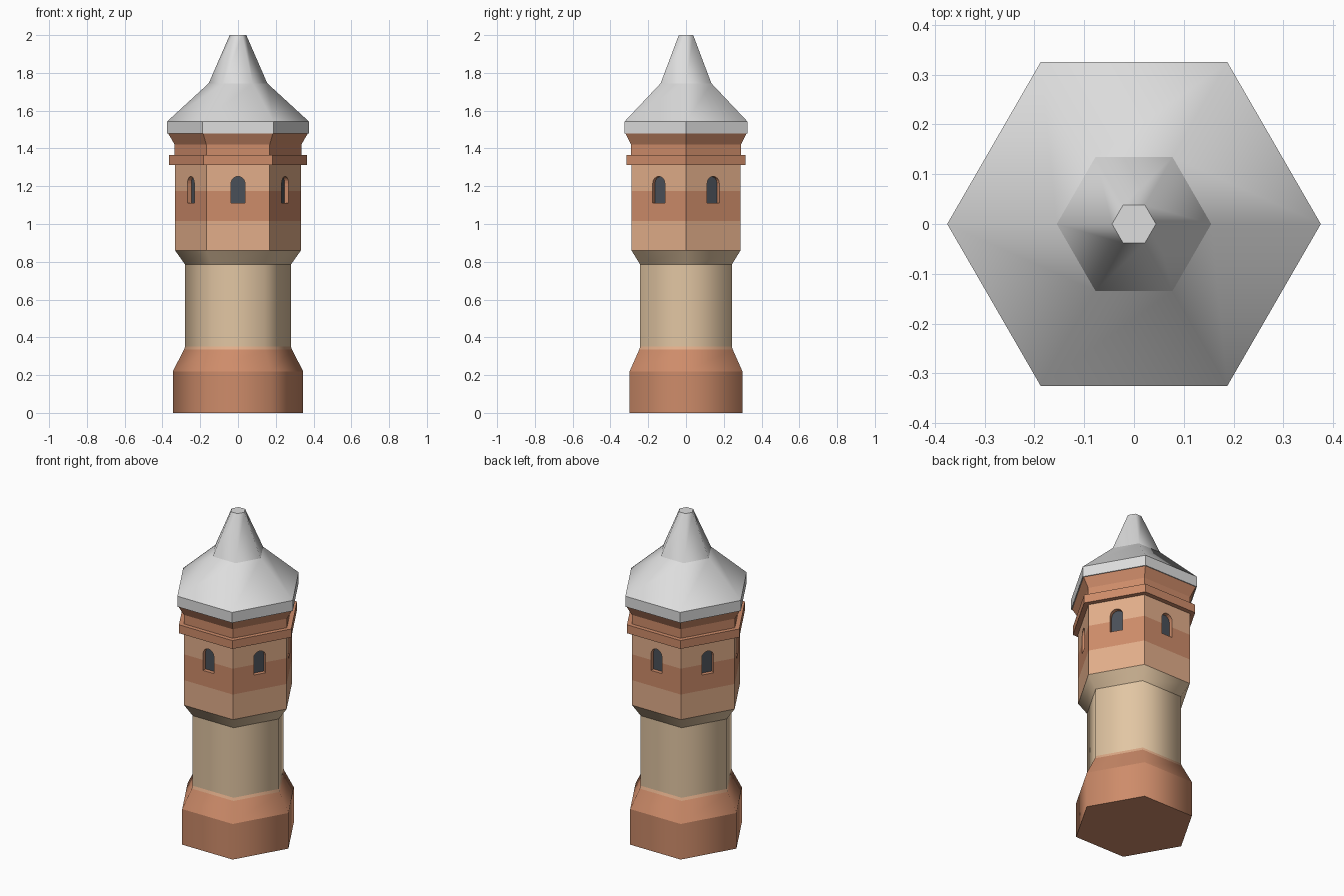
import bpy, bmesh, math
from mathutils import Matrix, Vector

cube = bpy.data.objects.get("Cube")
if cube:
    bpy.data.objects.remove(cube, do_unlink=True)

SIDES = 6
APOTHEM = math.cos(math.pi / SIDES)


def material(name, rgb):
    """Flat material from 8-bit display values, stored linear."""
    lin = [((c / 255 + 0.055) / 1.055) ** 2.4 for c in rgb]
    m = bpy.data.materials.new(name)
    m.use_nodes = True
    m.diffuse_color = (*lin, 1)
    m.node_tree.nodes["Principled BSDF"].inputs["Base Color"].default_value = (*lin, 1)
    return m


brick = material("terracotta brick", (206, 140, 106))
peach = material("pale peach brick", (226, 174, 138))
stone = material("tan stone", (226, 198, 163))
metal = material("light grey roof", (221, 221, 221))
glass = material("dark window", (74, 80, 88))


def link(name, bm, mats):
    mesh = bpy.data.meshes.new(name)
    bm.to_mesh(mesh)
    bm.free()
    for m in mats:
        mesh.materials.append(m)
    ob = bpy.data.objects.new(name, mesh)
    bpy.context.collection.objects.link(ob)
    return ob


def tier(name, profile, mats, bands=None, smooth=False):
    """Closed hexagonal solid through (radius, height) rings."""
    bm = bmesh.new()
    rings = []
    for r, z in profile:
        angles = [math.tau * k / SIDES for k in range(SIDES)]
        rings.append([bm.verts.new((r * math.cos(a), r * math.sin(a), z)) for a in angles])
    bands = bands or [0] * (len(rings) - 1)
    for low, high, mat in zip(rings, rings[1:], bands):
        for k in range(SIDES):
            n = (k + 1) % SIDES
            f = bm.faces.new((low[k], low[n], high[n], high[k]))
            f.material_index = mat
            f.smooth = smooth
    bm.faces.new(rings[0][::-1]).material_index = bands[0]
    bm.faces.new(rings[-1]).material_index = bands[-1]
    # keep the horizontal rings crisp, soften only around the tower
    for e in bm.edges:
        if abs(e.verts[0].co.z - e.verts[1].co.z) < 1e-5:
            e.smooth = False
    return link(name, bm, mats)


# Plinth with a pale top course, round-shaded shaft and flared collar
tier("plinth", [(0.345, 0), (0.345, 0.22), (0.286, 0.335), (0.28, 0.352)],
     [brick, peach], [0, 0, 1], smooth=True)
tier("shaft", [(0.28, 0.35), (0.28, 0.785)], [stone], smooth=True)
tier("collar", [(0.28, 0.785), (0.333, 0.86)], [stone], smooth=True)

# Upper storey with alternating brick courses
R = 0.333
body = tier("upper_storey", [(R, 0.86), (R, 1.015), (R, 1.175), (R, 1.32)],
            [peach, brick, glass], [0, 1, 0])

# Arched window recesses, one on every side
HALF, SILL, SPRING, DEPTH = 0.037, 1.11, 1.215, 0.024
wall = R * APOTHEM
outline = [(-HALF, SILL), (HALF, SILL)]
outline += [(HALF * math.cos(math.pi * i / 8), SPRING + HALF * math.sin(math.pi * i / 8))
            for i in range(9)]
bm = bmesh.new()
for k in range(SIDES):
    turn = Matrix.Rotation(math.tau * (k + 0.5) / SIDES, 3, 'Z')
    inner = [bm.verts.new(turn @ Vector((wall - DEPTH, u, z))) for u, z in outline]
    outer = [bm.verts.new(turn @ Vector((wall + 0.05, u, z))) for u, z in outline]
    bm.faces.new(inner[::-1])
    bm.faces.new(outer)
    for i in range(len(outline)):
        j = (i + 1) % len(outline)
        bm.faces.new((inner[i], inner[j], outer[j], outer[i]))
bmesh.ops.recalc_face_normals(bm, faces=bm.faces)
cutter = link("window_cutter", bm, [brick])
cut = body.modifiers.new("windows", 'BOOLEAN')
cut.operation = 'DIFFERENCE'
cut.solver = 'EXACT'
cut.object = cutter
carved = bpy.data.meshes.new_from_object(
    body.evaluated_get(bpy.context.evaluated_depsgraph_get()))
body.modifiers.clear()
body.data = carved
bpy.data.objects.remove(cutter, do_unlink=True)

# Colour the recesses: dark panes at the back, brick reveals around
for f in carved.polygons:
    c, n = f.center, f.normal
    if not 0.87 < c.z < 1.31:
        continue
    dist = max(c.x * math.cos(a) + c.y * math.sin(a)
               for a in (math.tau * (k + 0.5) / SIDES for k in range(SIDES)))
    if dist < wall - DEPTH + 0.002:
        f.material_index = 2
    elif dist < wall - 0.002:
        f.material_index = 1

# String course, neck and cornice under the eaves
tier("string_course", [(0.365, 1.312), (0.365, 1.364)], [brick])
tier("cornice", [(0.335, 1.36), (0.335, 1.42), (0.37, 1.48)], [brick])

# Roof: eaves rim, wide skirt and truncated spire
tier("roof_rim", [(0.375, 1.478), (0.375, 1.543)], [metal])
tier("roof", [(0.375, 1.543), (0.155, 1.745), (0.044, 2.0)], [metal], smooth=True)
